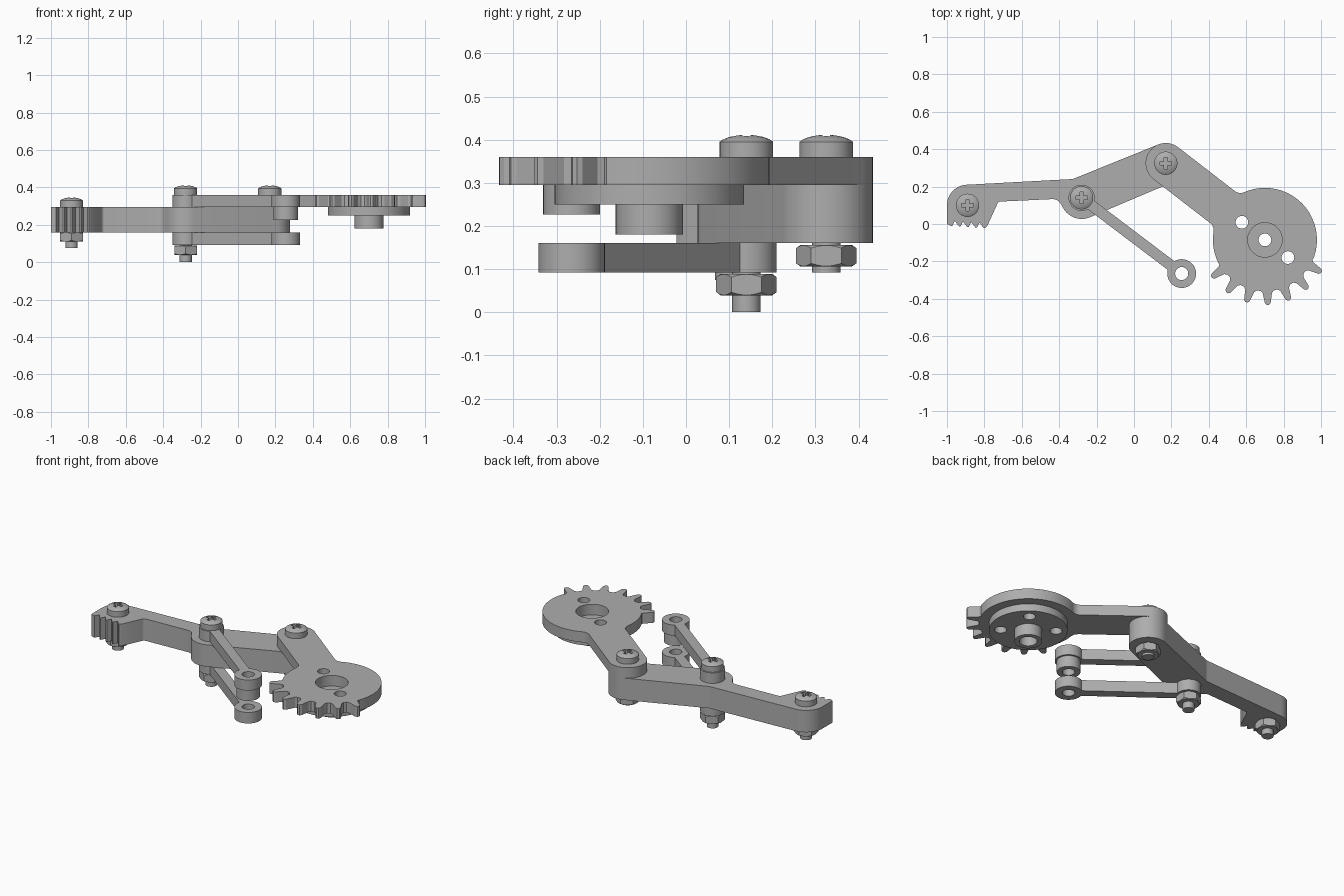
import bpy, bmesh, math
from mathutils import Vector

cube = bpy.data.objects.get("Cube")
if cube:
    bpy.data.objects.remove(cube, do_unlink=True)

GREY = (0.42, 0.42, 0.42, 1)
metal = bpy.data.materials.new("plain grey")
metal.use_nodes = True
metal.diffuse_color = GREY
metal.node_tree.nodes["Principled BSDF"].inputs["Base Color"].default_value = GREY

JAW, ELBOW, SHOULDER = Vector((-0.89, 0.10)), Vector((-0.28, 0.14)), Vector((0.17, 0.325))
ROD_END, GEAR = Vector((0.255, -0.265)), Vector((0.70, -0.085))


def polar(c, r, a):
    return Vector((c[0] + r * math.cos(a), c[1] + r * math.sin(a)))


def arc(c, r, a0, a1, n=32):
    return [polar(c, r, a0 + (a1 - a0) * i / n) for i in range(n + 1)]


def circle(c, r, n=48):
    return arc(c, r, 0, math.tau, n)[:-1]


def belt(stops):
    """Outline pulled round circles: positive radius bulges, negative is a fillet, 0 a corner."""
    n = len(stops)
    leave = []
    for i in range(n):
        (c1, r1), (c2, r2) = stops[i], stops[(i + 1) % n]
        d = Vector(c2) - Vector(c1)
        k = max(-1, min(1, (r1 - r2) / d.length))
        leave.append(math.atan2(d.y, d.x) - math.acos(k))
    pts = []
    for i, (c, r) in enumerate(stops):
        a0, a1 = leave[i - 1], leave[i]
        if r == 0:
            pts.append(Vector(c))
        else:
            sweep = (a1 - a0) % math.tau if r > 0 else -((a0 - a1) % math.tau)
            pts += arc(c, r, a0, a0 + sweep, max(4, int(abs(sweep) * 8)))
    return pts


def finish(name, mesh):
    mesh.name = name
    mesh.materials.clear()
    mesh.materials.append(metal)
    ob = bpy.data.objects.new(name, mesh)
    bpy.context.collection.objects.link(ob)
    bpy.ops.object.select_all(action='DESELECT')
    ob.select_set(True)
    bpy.context.view_layer.objects.active = ob
    bpy.ops.object.shade_smooth_by_angle(angle=math.radians(30))
    return ob


def plate(name, outlines, z0, z1):
    """Flat plate from an outer outline followed by hole outlines."""
    cu = bpy.data.curves.new(name, 'CURVE')
    cu.dimensions, cu.fill_mode, cu.extrude = '2D', 'BOTH', (z1 - z0) / 2
    for pts in outlines:
        s = cu.splines.new('POLY')
        s.points.add(len(pts) - 1)
        for p, q in zip(s.points, pts):
            p.co = (q[0], q[1], 0, 1)
        s.use_cyclic_u = True
    tmp = bpy.data.objects.new(name, cu)
    bpy.context.collection.objects.link(tmp)
    bpy.context.view_layer.update()
    me = bpy.data.meshes.new_from_object(tmp.evaluated_get(bpy.context.evaluated_depsgraph_get()))
    bpy.data.objects.remove(tmp)
    bm = bmesh.new()
    bm.from_mesh(me)
    bmesh.ops.translate(bm, verts=bm.verts, vec=(0, 0, (z0 + z1) / 2))
    bmesh.ops.remove_doubles(bm, verts=bm.verts, dist=1e-5)
    bmesh.ops.recalc_face_normals(bm, faces=bm.faces)
    bm.to_mesh(me)
    bm.free()
    return finish(name, me)


def lathe(name, c, profile, n=40):
    """Solid of revolution from (radius, z) pairs, listed bottom to top."""
    bm = bmesh.new()
    rings = [[bm.verts.new((*p, z)) for p in circle(c, r, n)] for r, z in profile]
    for lo, hi in zip(rings, rings[1:]):
        for i in range(n):
            j = (i + 1) % n
            bm.faces.new((lo[i], lo[j], hi[j], hi[i]))
    bm.faces.new(rings[0][::-1])
    bm.faces.new(rings[-1])
    me = bpy.data.meshes.new(name)
    bm.to_mesh(me)
    bm.free()
    return finish(name, me)


def combine(ob, tool, operation):
    mod = ob.modifiers.new("cut", 'BOOLEAN')
    mod.object, mod.operation, mod.solver = tool, operation, 'EXACT'
    bpy.context.view_layer.update()
    me = bpy.data.meshes.new_from_object(ob.evaluated_get(bpy.context.evaluated_depsgraph_get()))
    name = ob.name
    bpy.data.objects.remove(ob)
    bpy.data.objects.remove(tool)
    return finish(name, me)


def bolt(name, c, seat, nut_top, tip):
    # domed head with a cross recess, shaft and chamfered nut
    head = lathe(name + "_screw", c, [(0.033, tip), (0.033, seat), (0.062, seat), (0.062, seat + 0.035),
                 (0.053, seat + 0.041), (0.04, seat + 0.046), (0.022, seat + 0.05), (0.006, seat + 0.051)])
    a, b = 0.031, 0.009
    quarter = [Vector(p) for p in ((a, -b), (a, b), (b, b))]
    cross = []
    for k in range(4):
        for x, y in quarter:
            for _ in range(k):
                x, y = -y, x
            cross.append(Vector((x, y)) + c)
    combine(head, plate("cross_cutter", [cross], seat + 0.025, seat + 0.1), 'DIFFERENCE')
    hexagon = [polar(c, 0.07, math.radians(30 + 60 * k)) for k in range(6)]
    nut = plate(name + "_nut", [hexagon], nut_top - 0.05, nut_top)
    z = nut_top - 0.05
    chamfer = lathe("chamfer", c, [(0.058, z - 0.001), (0.072, z + 0.009), (0.072, z + 0.041), (0.058, z + 0.051)])
    combine(nut, chamfer, 'INTERSECT')


# Gripper arm with serrated jaw
teeth = [((-1.0, 0.0), 0)]
for k in range(5):
    x, y = -0.98 + 0.044 * k, -0.01 - 0.003 * k
    teeth += [((x, y), 0), ((x + 0.008, y), 0), ((x + 0.022, y + 0.026), 0)]
teeth[-1] = ((-0.785, -0.012), 0)
arm = belt([(JAW, 0.11)] + teeth + [((-0.712, 0.100), -0.02), ((-0.435, 0.083), -0.05),
           (ELBOW, 0.113), (SHOULDER, 0.108), ((-0.336, 0.28), -0.04)])
plate("gripper_arm", [arm], 0.16, 0.295)

# Sector gear with its drive arm
axis = (SHOULDER - GEAR).normalized()
side = Vector((-axis.y, axis.x))
fillet = 0.05
reach = math.sqrt((0.278 + fillet) ** 2 - (0.108 + fillet) ** 2)
lower = GEAR + axis * reach + side * (0.108 + fillet)
upper = GEAR + axis * reach - side * (0.108 + fillet)
start = math.degrees(math.atan2(*(lower - GEAR).yx))
end = math.degrees(math.atan2(*(upper - GEAR).yx)) + 360
rim = arc(GEAR, 0.278, math.radians(start), math.radians(207), 10)
tooth = [(-7.5, 0.274), (-5, 0.285), (-3.8, 0.31), (-2.6, 0.338), (-1, 0.348)]
tooth += [(-a, r) for a, r in reversed(tooth)]
for k in range(7):
    rim += [polar(GEAR, r, math.radians(215 + 19.2 * k + a)) for a, r in tooth]
rim += arc(GEAR, 0.278, math.radians(339), math.radians(end), 36)
outline = belt([(SHOULDER, 0.108), (lower, -fillet)] + [(p, 0) for p in rim] + [(upper, -fillet)])
hole_angle = math.radians(142.5)
holes = [circle(polar(GEAR, 0.155, hole_angle + k * math.pi / 2), 0.034, 24) for k in range(4)]
plate("sector_gear", [outline, circle(GEAR, 0.092), holes[0], holes[2]], 0.295, 0.36)

# Drive horn under the gear
plate("horn_disc", [circle(GEAR, 0.22, 64), circle(GEAR, 0.034, 32)] + holes, 0.25, 0.295)
plate("horn_boss", [circle(GEAR, 0.078), circle(GEAR, 0.05, 32)], 0.18, 0.25)

# Pair of parallel rods and the spacer at their free end
d = ROD_END - ELBOW
heading = math.atan2(d.y, d.x)
ha, hb = math.asin(0.029 / 0.07), math.asin(0.029 / 0.077)
rod = arc(ELBOW, 0.07, heading + ha, heading + math.tau - ha)
rod += arc(ROD_END, 0.077, heading - math.pi + hb, heading + math.pi - hb)
eye = circle(ROD_END, 0.035, 32)
plate("upper_rod", [rod, eye], 0.295, 0.36)
plate("lower_rod", [rod, eye], 0.092, 0.16)
plate("rod_spacer", [circle(ROD_END, 0.066), eye], 0.226, 0.295)

# Fasteners
bolt("jaw", JAW, 0.295, 0.16, 0.075)
bolt("elbow", ELBOW, 0.36, 0.089, 0.0)
bolt("shoulder", SHOULDER, 0.36, 0.156, 0.092)
